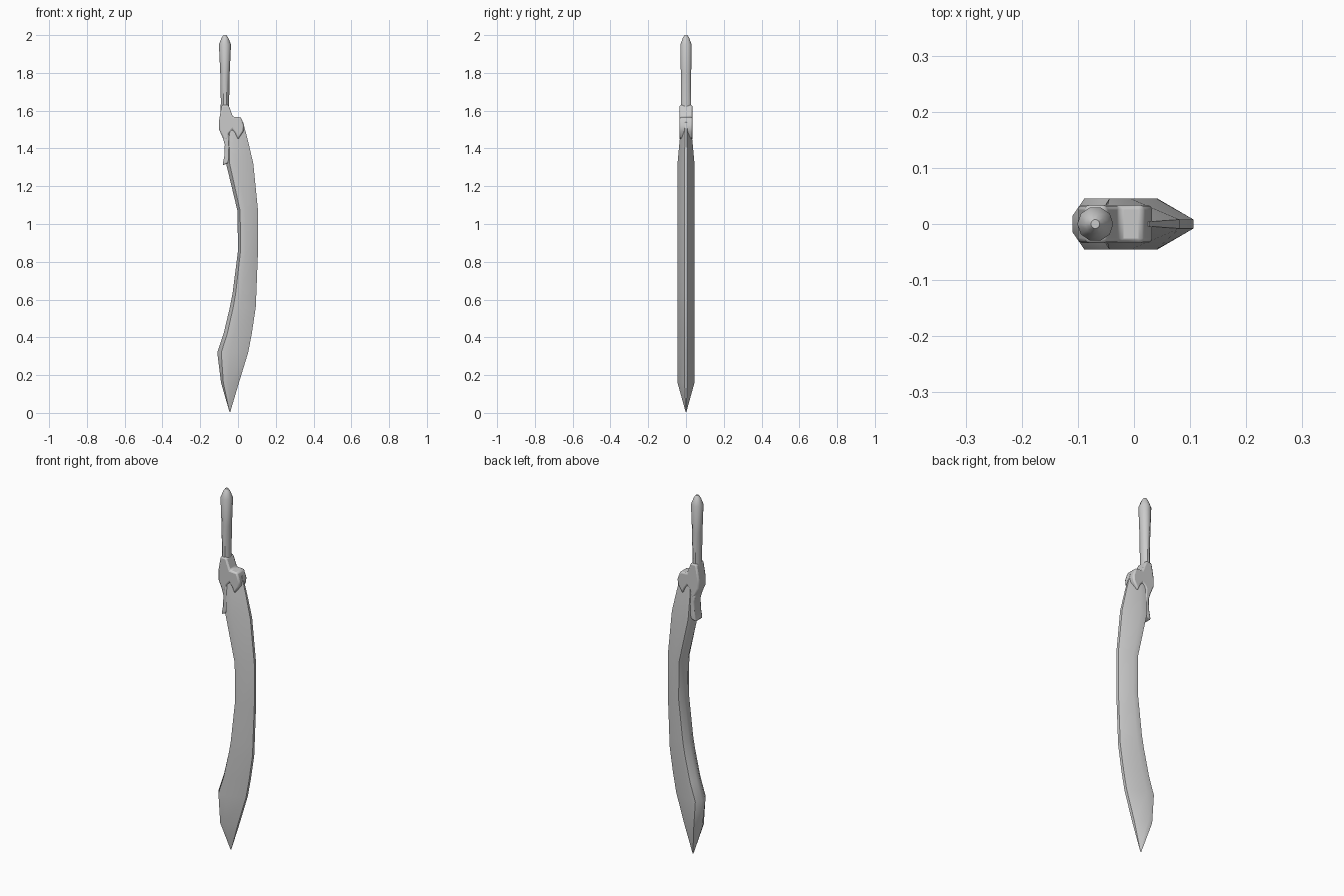
import bpy, bmesh, math

if "Cube" in bpy.data.objects:
    bpy.data.objects.remove(bpy.data.objects["Cube"])


def finish(name, bm, angle):
    bmesh.ops.remove_doubles(bm, verts=bm.verts, dist=1e-4)
    bmesh.ops.recalc_face_normals(bm, faces=bm.faces)
    mesh = bpy.data.meshes.new(name)
    bm.to_mesh(mesh)
    bm.free()
    ob = bpy.data.objects.new(name, mesh)
    bpy.context.collection.objects.link(ob)
    bpy.ops.object.select_all(action='DESELECT')
    bpy.context.view_layer.objects.active = ob
    ob.select_set(True)
    bpy.ops.object.shade_smooth_by_angle(angle=math.radians(angle))
    return ob


def loft(name, rings, angle=40):
    bm = bmesh.new()
    loops = [[bm.verts.new(p) for p in r] for r in rings]
    n = len(loops[0])
    for a, b in zip(loops, loops[1:]):
        for i in range(n):
            j = (i + 1) % n
            bm.faces.new((a[i], a[j], b[j], b[i]))
    bm.faces.new(loops[0][::-1])
    bm.faces.new(loops[-1])
    return finish(name, bm, angle)


def prism(name, outline, half, bevel):
    bm = bmesh.new()
    face = bm.faces.new([bm.verts.new((x, -half, z)) for x, z in outline])
    ext = bmesh.ops.extrude_face_region(bm, geom=[face])
    for v in ext['geom']:
        if isinstance(v, bmesh.types.BMVert):
            v.co.y = half
    ob = finish(name, bm, 35)
    mod = ob.modifiers.new("bevel", 'BEVEL')
    mod.width = bevel
    mod.segments = 2
    return ob


# Curved blade: blunt inner edge, thick body, thin outer edge
def blade_ring(z, left, right, half):
    w, k = right - left, half / 0.045
    side = [(left, 0.014 * k), (left + 0.13 * w, half),
            (left + 0.40 * w, half), (right, 0.008 * k)]
    return ([(x, -y, z) for x, y in side] +
            [(x, y, z) for x, y in reversed(side)])


# z, inner x, outer x, half thickness
stations = [
    (0.005, -0.045, -0.041, 0.002), (0.16, -0.09, 0.005, 0.045),
    (0.32, -0.11, 0.054, 0.045), (0.42, -0.076, 0.073, 0.045),
    (0.56, -0.043, 0.094, 0.045), (0.63, -0.029, 0.097, 0.045),
    (0.86, 0.0, 0.106, 0.045), (1.07, -0.003, 0.106, 0.045),
    (1.32, -0.063, 0.081, 0.045), (1.44, -0.062, 0.053, 0.034),
    (1.54, -0.055, 0.027, 0.022)]
loft("blade", [blade_ring(*s) for s in stations], 50)

# Round grip with a tapered pommel end; z, x radius, y radius
grip = [(1.54, 0.024, 0.03), (1.65, 0.022, 0.028), (1.80, 0.025, 0.029),
        (1.95, 0.032, 0.031), (1.985, 0.018, 0.018), (2.0, 0.008, 0.008)]
N = 10
loft("grip", [[(-0.069 + rx * math.cos(math.tau * i / N),
                ry * math.sin(math.tau * i / N), z) for i in range(N)]
              for z, rx, ry in grip])

# Guard with a pointed lobe over the blade
prism("guard", [
    (-0.086, 1.63), (-0.10, 1.55), (-0.10, 1.50), (-0.078, 1.45),
    (-0.055, 1.44), (-0.047, 1.48), (-0.03, 1.50), (-0.015, 1.48),
    (0.0, 1.447), (0.028, 1.49), (0.032, 1.52), (0.016, 1.565),
    (-0.027, 1.568), (-0.05, 1.63)], 0.034, 0.008)

# Flared prong hanging down along the inner edge
prism("guard_prong", [
    (-0.085, 1.47), (-0.070, 1.42), (-0.072, 1.36), (-0.082, 1.31),
    (-0.050, 1.323), (-0.037, 1.38), (-0.047, 1.43), (-0.047, 1.48)],
    0.033, 0.007)
